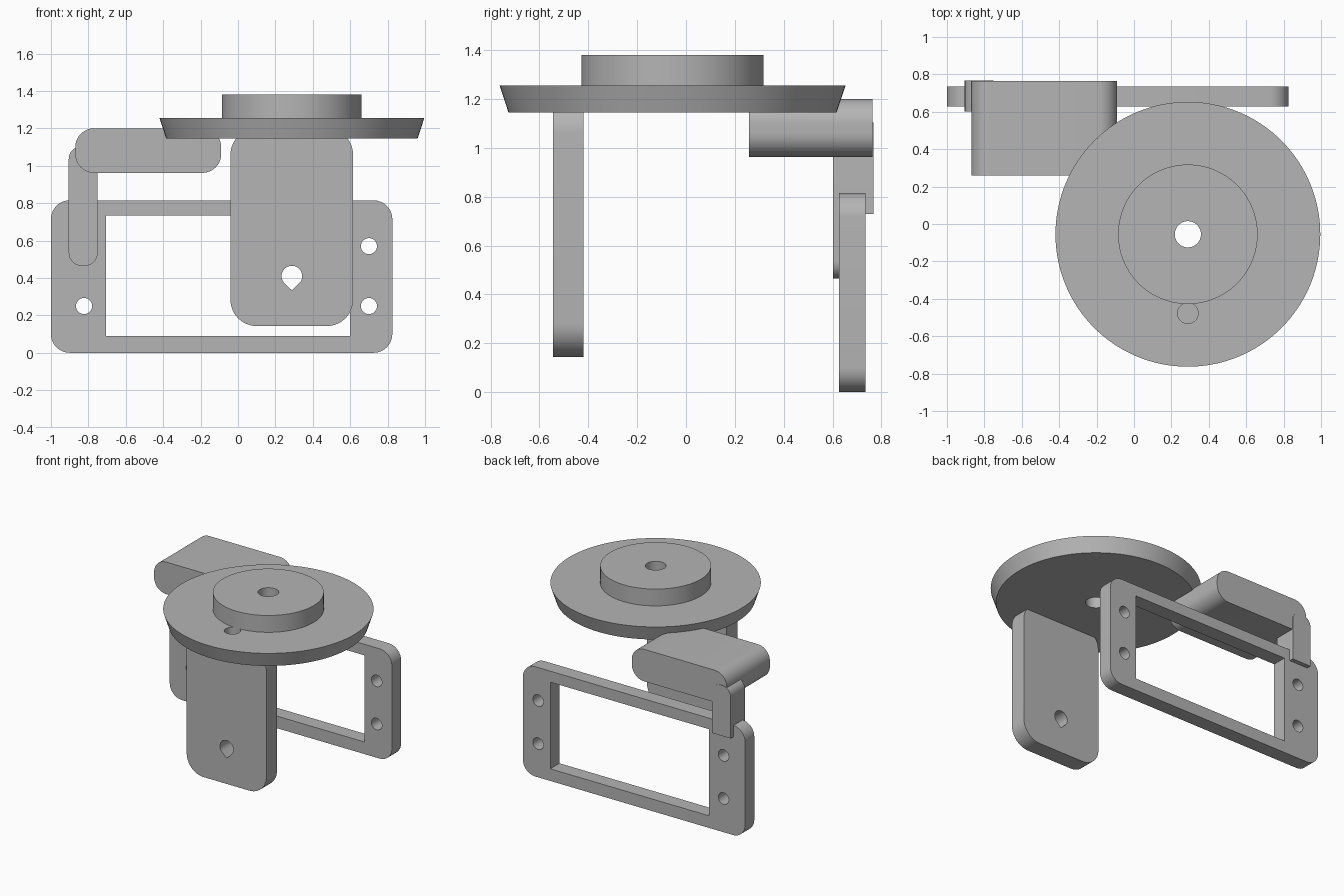
import bpy, bmesh
from math import sin, cos, pi, radians

cube = bpy.data.objects.get("Cube")
if cube:
    bpy.data.objects.remove(cube, do_unlink=True)

GREY = (0.46, 0.46, 0.46, 1.0)
grey = bpy.data.materials.new("plain_grey")
grey.use_nodes = True
grey.diffuse_color = GREY
grey.node_tree.nodes["Principled BSDF"].inputs["Base Color"].default_value = GREY


def arc(cx, cz, r, start, end, steps):
    """Points along an arc, angles in degrees."""
    return [(cx + r * cos(radians(start + (end - start) * i / steps)),
             cz + r * sin(radians(start + (end - start) * i / steps)))
            for i in range(steps + 1)]


def rounded_rect(x0, x1, z0, z1, r):
    corners = ((x1 - r, z1 - r), (x0 + r, z1 - r), (x0 + r, z0 + r), (x1 - r, z0 + r))
    points = []
    for i, (cx, cz) in enumerate(corners):
        points += arc(cx, cz, r, 90 * i, 90 * i + 90, 12)
    return points


def rect(x0, x1, z0, z1):
    return [(x0, z0), (x1, z0), (x1, z1), (x0, z1)]


def circle(cx, cz, r):
    return arc(cx, cz, r, 0, 360, 48)[:-1]


def finish(name, bm):
    bmesh.ops.recalc_face_normals(bm, faces=bm.faces)
    mesh = bpy.data.meshes.new(name)
    bm.to_mesh(mesh)
    bm.free()
    mesh.materials.append(grey)
    obj = bpy.data.objects.new(name, mesh)
    bpy.context.collection.objects.link(obj)
    return obj


def prism(name, outline, low, high, axis="y"):
    """Extrude an outline along y (outline in x, z) or z (outline in x, y)."""
    bm = bmesh.new()
    place = (lambda a, b, d: (a, d, b)) if axis == "y" else (lambda a, b, d: (a, b, d))
    bottom = [bm.verts.new(place(a, b, low)) for a, b in outline]
    top = [bm.verts.new(place(a, b, high)) for a, b in outline]
    bm.faces.new(bottom)
    bm.faces.new(top)
    for i in range(len(outline)):
        j = (i + 1) % len(outline)
        bm.faces.new((bottom[i], bottom[j], top[j], top[i]))
    return finish(name, bm)


def lathe(name, profile, cx, cy, steps):
    """Spin a closed (radius, z) profile about a vertical axis."""
    bm = bmesh.new()
    rings = [[bm.verts.new((cx + r * cos(2 * pi * s / steps), cy + r * sin(2 * pi * s / steps), z))
              for r, z in profile] for s in range(steps)]
    for s in range(steps):
        a, b = rings[s], rings[(s + 1) % steps]
        for i in range(len(profile)):
            j = (i + 1) % len(profile)
            bm.faces.new((a[i], a[j], b[j], b[i]))
    return finish(name, bm)


def activate(obj):
    bpy.ops.object.select_all(action="DESELECT")
    obj.select_set(True)
    bpy.context.view_layer.objects.active = obj


def cut(obj, *cutters):
    for cutter in cutters:
        mod = obj.modifiers.new("cut", "BOOLEAN")
        mod.operation = "DIFFERENCE"
        mod.solver = "EXACT"
        mod.object = cutter
        activate(obj)
        bpy.ops.object.modifier_apply(modifier=mod.name)
        bpy.data.objects.remove(cutter, do_unlink=True)


# Bevelled turntable with raised hub, centre bore and small locating hole
CX, CY = 0.288, -0.055
turntable = lathe("turntable", [(0.07, 1.145), (0.672, 1.145), (0.708, 1.255),
                                (0.373, 1.255), (0.373, 1.38), (0.07, 1.38)], CX, CY, 128)
cut(turntable, prism("pin_hole", circle(CX, -0.477, 0.055), 1.1, 1.257, "z"))

# Front leg with teardrop hole
leg = prism("front_leg", rounded_rect(-0.04, 0.615, 0.143, 1.2, 0.14), -0.545, -0.42)
teardrop = arc(CX, 0.41, 0.055, -45, 225, 36) + [(CX, 0.334)]
cut(leg, prism("teardrop_hole", teardrop, -0.7, -0.3))

# Rear mounting frame with window and four screw holes
frame = prism("rear_frame", rounded_rect(-1.0, 0.825, 0.0, 0.815, 0.1), 0.627, 0.735)
cut(frame, prism("window", rect(-0.705, 0.6, 0.09, 0.733), 0.5, 0.9),
    *[prism("screw_hole", circle(x, z, 0.043), 0.5, 0.9)
      for x in (-0.823, 0.7) for z in (0.25, 0.57)])

# Hook that straddles the top of the frame
hook = prism("hook", rounded_rect(-0.905, -0.75, 0.465, 1.105, 0.07), 0.602, 0.768)
cut(hook, prism("hook_slot", rect(-1.1, -0.6, 0.3, 0.73), 0.627, 0.9))

# Bridge block between hook and turntable
bridge = prism("bridge_block", rounded_rect(-0.87, -0.09, 0.962, 1.2, 0.1), 0.258, 0.764)

for part in (turntable, leg, frame, hook, bridge):
    activate(part)
    bpy.ops.object.shade_smooth_by_angle(angle=radians(30))
